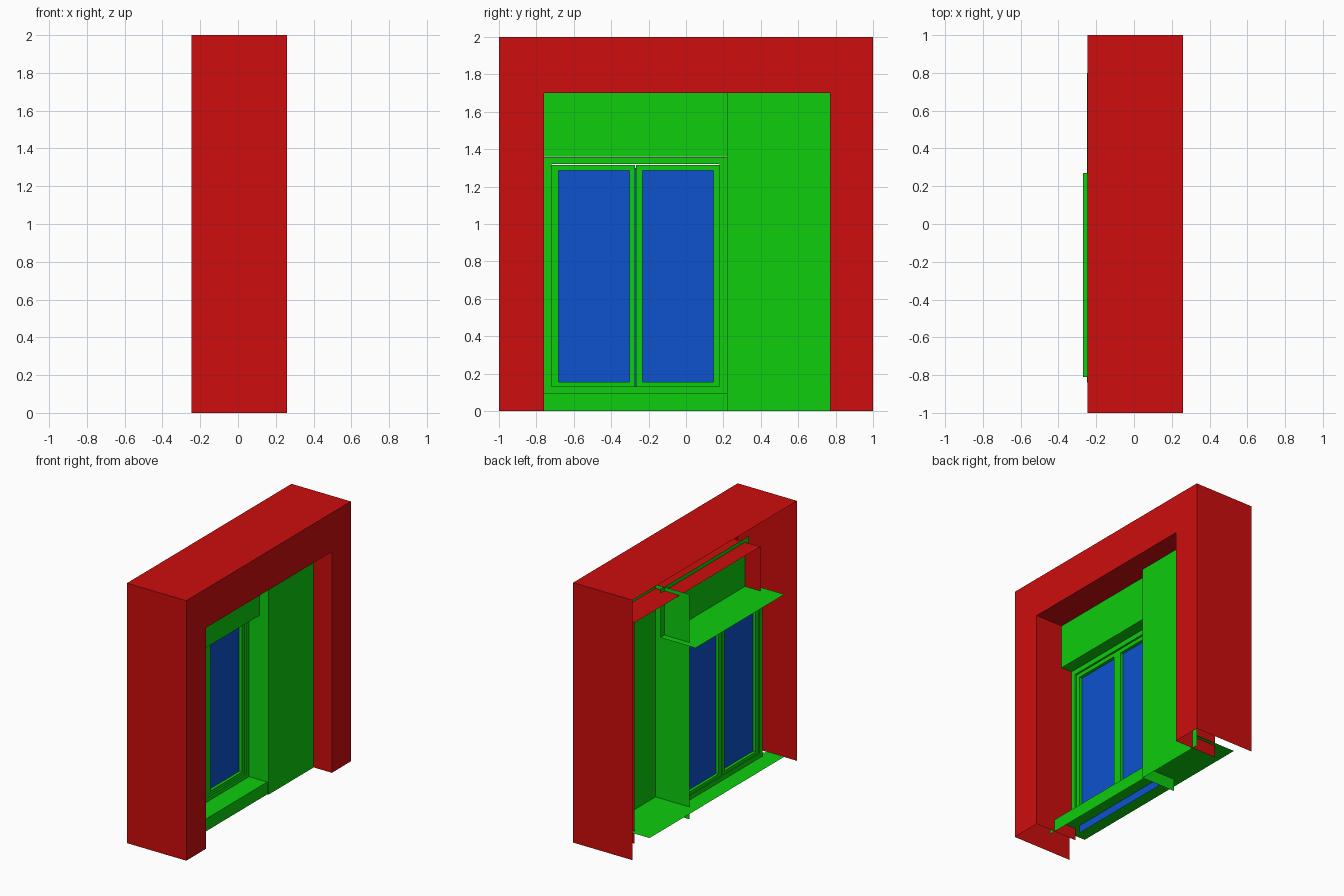
import bpy, bmesh
from mathutils import Vector

cube = bpy.data.objects.get("Cube")
if cube:
    bpy.data.objects.remove(cube, do_unlink=True)


def material(name, rgb):
    m = bpy.data.materials.new(name)
    m.use_nodes = True
    m.diffuse_color = (*rgb, 1)
    m.node_tree.nodes["Principled BSDF"].inputs["Base Color"].default_value = (*rgb, 1)
    return m


RED = material("wall red", (0.61, 0.004, 0.004))
GREEN = material("panel green", (0.004, 0.61, 0.004))
BLUE = material("glass blue", (0.004, 0.085, 0.61))


def finish(name, bm, mat):
    mesh = bpy.data.meshes.new(name)
    bmesh.ops.recalc_face_normals(bm, faces=bm.faces)
    bm.to_mesh(mesh)
    bm.free()
    mesh.materials.append(mat)
    obj = bpy.data.objects.new(name, mesh)
    bpy.context.collection.objects.link(obj)
    return obj


def sheet(name, mat, lo, hi):
    """Flat rectangle between two corners that share one coordinate."""
    lo, hi = Vector(lo), Vector(hi)
    axes = [i for i in range(3) if abs(hi[i] - lo[i]) > 1e-6]
    bm = bmesh.new()
    verts = []
    for s, t in ((0, 0), (1, 0), (1, 1), (0, 1)):
        p = lo.copy()
        p[axes[0]] = (lo, hi)[s][axes[0]]
        p[axes[1]] = (lo, hi)[t][axes[1]]
        verts.append(bm.verts.new(p))
    bm.faces.new(verts)
    return finish(name, bm, mat)


def ring(name, mat, outer, inner, x_back, x_front):
    """Rectangular frame; outer and inner are (y0, y1, z0, z1)."""
    bm = bmesh.new()

    def loop(rect, x):
        y0, y1, z0, z1 = rect
        return [bm.verts.new((x, y, z)) for y, z in ((y0, z0), (y1, z0), (y1, z1), (y0, z1))]

    loops = [loop(outer, x_front), loop(inner, x_front), loop(inner, x_back), loop(outer, x_back)]
    for k in range(4):
        a, b = loops[k], loops[(k + 1) % 4]
        for i in range(4):
            j = (i + 1) % 4
            bm.faces.new((a[i], a[j], b[j], b[i]))
    return finish(name, bm, mat)


# Wall shell: arched face with outer sides and shallower reveals, open behind
FRONT, BACK, REVEAL = 0.26, -0.245, -0.1
outer_path = [(-1, 0), (-1, 2), (1, 2), (1, 0)]
inner_path = [(-0.76, 0), (-0.76, 1.7), (0.77, 1.7), (0.77, 0)]
bm = bmesh.new()
rows = [[bm.verts.new((x, y, z)) for y, z in path] for path, x in
        ((outer_path, BACK), (outer_path, FRONT), (inner_path, FRONT), (inner_path, REVEAL))]
for a, b in zip(rows, rows[1:]):
    for i in range(3):
        bm.faces.new((a[i], a[i + 1], b[i + 1], b[i]))
finish("wall_shell", bm, RED)

# Fixed panels beside and above the window
TOP = 1.73
sheet("side_panel", GREEN, (0.105, 0.22, 0), (0.105, 0.82, TOP))
sheet("side_panel_return", GREEN, (-0.185, 0.22, 0), (0.105, 0.22, TOP))
sheet("header_panel", GREEN, (0.03, -0.81, 1.36), (0.03, 0.27, TOP))
sheet("header_shelf", GREEN, (-0.27, -0.81, 1.36), (0.03, 0.27, 1.36))

# Sill
sheet("sill_riser", GREEN, (0.095, -0.81, 0), (0.095, 0.22, 0.095))
sheet("sill_front", GREEN, (-0.1, -0.81, 0.095), (0.095, 0.22, 0.095))
sheet("sill_back", GREEN, (-0.25, -0.84, 0.095), (-0.1, 0.8, 0.095))
sheet("sill_corner", GREEN, (-0.1, 0.22, 0.095), (0.105, 0.8, 0.095))

# Window frame, two sashes and glass
ring("window_frame", GREEN, (-0.76, 0.22, 0.095, 1.358), (-0.72, 0.18, 0.13, 1.32), -0.12, -0.06)
for side, y0 in (("right", -0.718), ("left", -0.268)):
    y1 = y0 + 0.446
    ring(side + "_sash", GREEN, (y0, y1, 0.132, 1.315),
         (y0 + 0.036, y1 - 0.03, 0.155, 1.285), -0.115, -0.07)
sheet("glass", BLUE, (-0.093, -0.71, 0.035), (-0.093, 0.16, 1.3))
